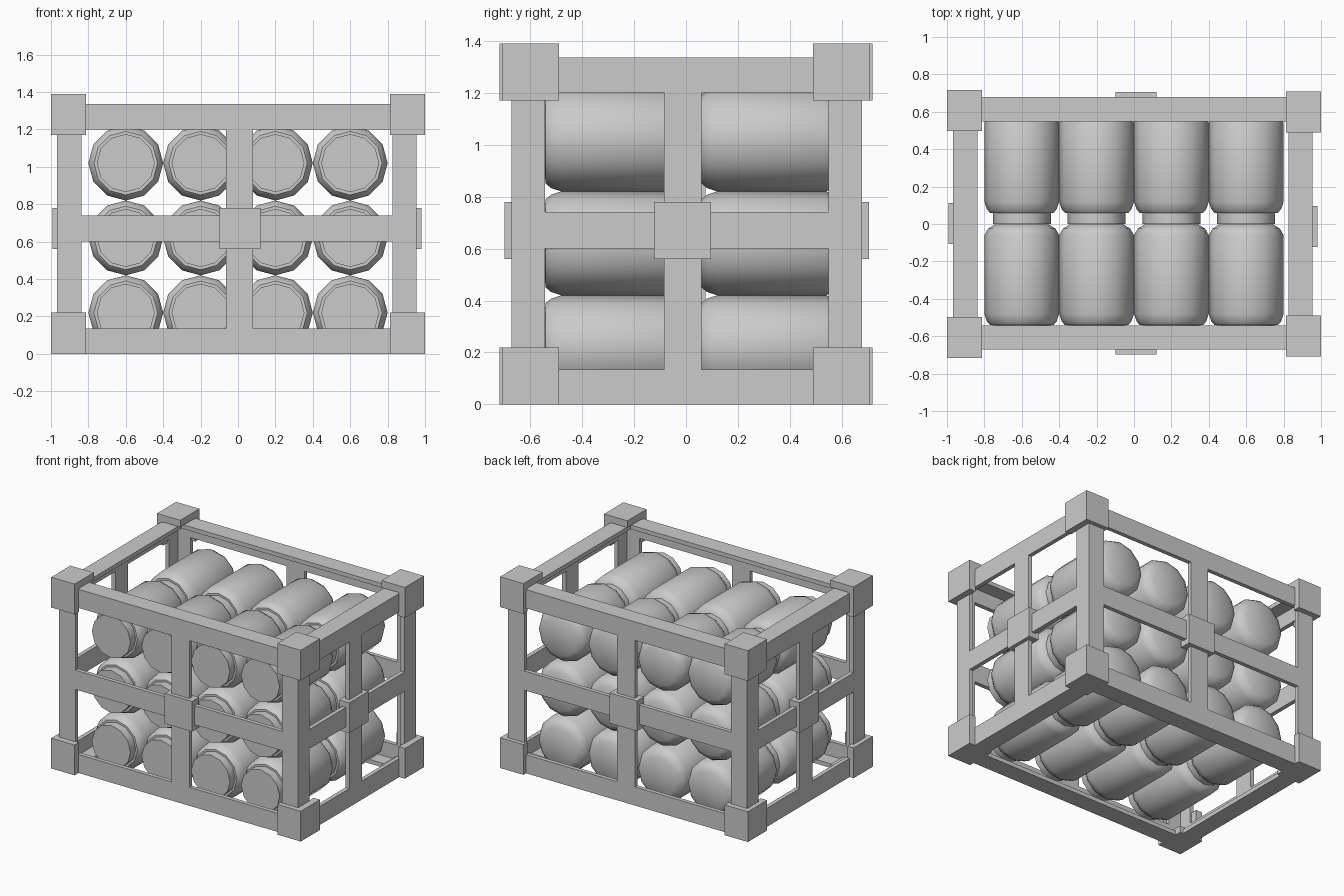
import bpy
import bmesh
import math
from mathutils import Matrix, Vector

if "Cube" in bpy.data.objects:
    bpy.data.objects.remove(bpy.data.objects["Cube"], do_unlink=True)

GREY = (0.6, 0.6, 0.6, 1.0)
grey = bpy.data.materials.new("plain_grey")
grey.use_nodes = True
grey.diffuse_color = GREY
grey.node_tree.nodes["Principled BSDF"].inputs["Base Color"].default_value = GREY


def finish(name, bm):
    bmesh.ops.recalc_face_normals(bm, faces=bm.faces)
    mesh = bpy.data.meshes.new(name)
    bm.to_mesh(mesh)
    bm.free()
    mesh.materials.append(grey)
    obj = bpy.data.objects.new(name, mesh)
    bpy.context.collection.objects.link(obj)
    return obj


def boxes(name, *spans):
    """One object from boxes, each given as (x, y, z) ranges in any order."""
    bm = bmesh.new()
    for span in spans:
        size = [abs(b - a) for a, b in span]
        mid = Vector([(a + b) / 2 for a, b in span])
        bmesh.ops.create_cube(bm, size=1, matrix=Matrix.Translation(mid) @ Matrix.Diagonal((*size, 1)))
    return finish(name, bm)


def inward(outer, depth):
    """Range running from an outer face towards the middle."""
    return (outer, outer - math.copysign(depth, outer))


TOP = 1.39
WIDTH = 0.13      # leg of each angle bar
PLATE = 0.03      # bar thickness
SHELL = 0.05      # corner cap thickness
X_OUT = {-1: -0.967, 1: 0.955}
Y_OUT = {-1: -0.672, 1: 0.678}
SIDE = {-1: "right", 1: "left"}
END = {-1: "front", 1: "back"}
LEVEL = {"bottom": (0.0, 1), "top": (1.335, -1)}

# Angle posts and corner caps
for sx in (-1, 1):
    for sy in (-1, 1):
        where = f"{END[sy]}_{SIDE[sx]}"
        x, y = X_OUT[sx], Y_OUT[sy]
        tall = (0.1, 1.3)
        boxes(f"{where}_post",
              (inward(x, PLATE), inward(y, WIDTH), tall),
              (inward(x, WIDTH), inward(y, PLATE), tall))
        cx = sx
        cy = sy * 0.717 if sx < 0 else sy * 0.708
        for level, (z, up) in {"bottom": (0.0, 1), "top": (TOP, -1)}.items():
            wide, deep, high = inward(cx, 0.188), inward(cy, 0.22), (z, z + up * 0.22)
            boxes(f"{where}_{level}_corner_cap",
                  (inward(cx, SHELL), deep, high),
                  (wide, inward(cy, SHELL), high),
                  (wide, deep, (z, z + up * SHELL)))

# Angle rails around the top and bottom
for level, (z, up) in LEVEL.items():
    tall, flat = (z, z + up * 0.135), (z, z + up * PLATE)
    for s in (-1, 1):
        x, y = X_OUT[s], Y_OUT[s]
        run_x, run_y = (-0.9, 0.9), (-0.6, 0.6)
        boxes(f"{END[s]}_{level}_rail",
              (run_x, inward(y, PLATE), tall),
              (run_x, inward(y, WIDTH), flat))
        boxes(f"{SIDE[s]}_{level}_rail",
              (inward(x, PLATE), run_y, tall),
              (inward(x, WIDTH), run_y, flat))

# Flat middle rails, middle posts and the blocks where they cross
RAIL_Z, POST_Z, BLOCK_Z = (0.6, 0.74), (0.1, 1.25), (0.56, 0.78)
for s in (-1, 1):
    x, y = X_OUT[s], Y_OUT[s]
    across = inward(y, PLATE)
    boxes(f"{END[s]}_middle_rail", ((-0.9, 0.9), across, RAIL_Z))
    boxes(f"{END[s]}_middle_post", ((-0.065, 0.08), across, POST_Z))
    boxes(f"{END[s]}_middle_block", ((-0.10, 0.12), inward(y + s * 0.027, 0.08), BLOCK_Z))
    across = inward(x, PLATE)
    shift = -0.013 if s > 0 else 0.003
    boxes(f"{SIDE[s]}_middle_rail", (across, (-0.6, 0.6), RAIL_Z))
    boxes(f"{SIDE[s]}_middle_post", (across, (shift - 0.072, shift + 0.072), POST_Z))
    boxes(f"{SIDE[s]}_middle_block",
          (inward(x + s * 0.026, 0.08), (shift - 0.11, shift + 0.11), BLOCK_Z))

# Jar: (distance from mouth, radius) turned around the y axis
PROFILE = [(0, 0), (0, 0.155), (0.06, 0.155), (0.06, 0.17), (0.08, 0.187), (0.12, 0.2),
           (0.54, 0.2), (0.575, 0.18), (0.6, 0.14), (0.6, 0)]


def jar(name, x, y, z):
    bm = bmesh.new()
    verts = [bm.verts.new((r, d, 0)) for d, r in PROFILE]
    edges = [bm.edges.new(pair) for pair in zip(verts, verts[1:])]
    bmesh.ops.spin(bm, geom=verts + edges, cent=(0, 0, 0), axis=(0, 1, 0),
                   angle=math.tau, steps=12)
    bmesh.ops.remove_doubles(bm, verts=bm.verts, dist=0.0005)
    obj = finish(name, bm)
    obj.location = (x, y, z)
    return obj


# Two rows of jars, four across and three high
jars = []
for row, y in (("front", -0.6), ("back", 0.0)):
    for layer in range(3):
        for column in range(4):
            jars.append(jar(f"{row}_jar_{layer + 1}_{column + 1}",
                            -0.6 + 0.4 * column, y, 0.22 + 0.4 * layer))

bpy.ops.object.select_all(action="DESELECT")
for obj in jars:
    obj.select_set(True)
bpy.context.view_layer.objects.active = jars[0]
bpy.ops.object.shade_smooth_by_angle(angle=math.radians(42))
